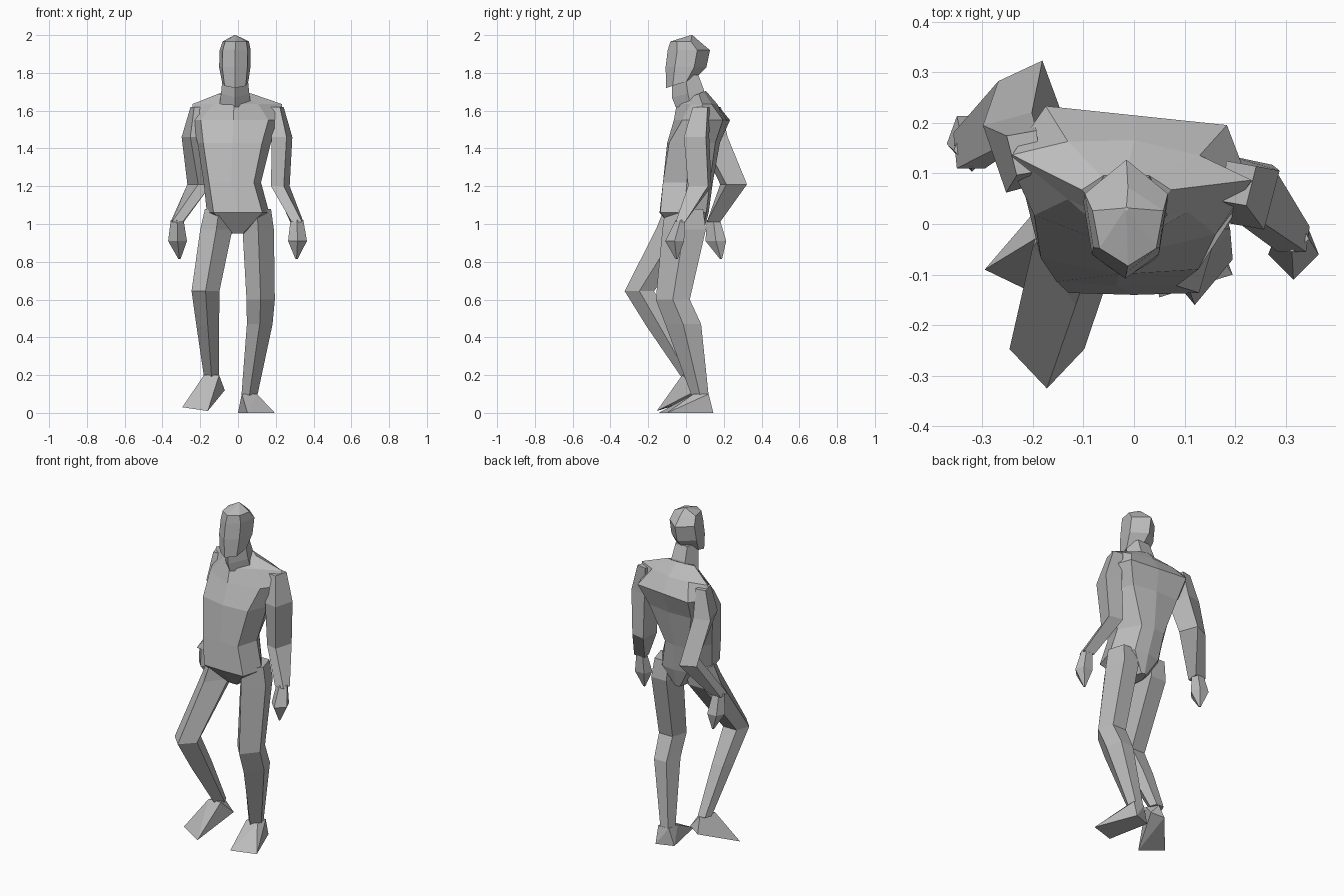
import bpy
import bmesh
from math import radians
from mathutils import Matrix, Vector

default_cube = bpy.data.objects.get("Cube")
if default_cube:
    bpy.data.objects.remove(default_cube, do_unlink=True)

# Single plain grey for the whole figure
grey = bpy.data.materials.new("plain_grey")
grey.use_nodes = True
colour = (0.5, 0.5, 0.5, 1)
grey.diffuse_color = colour
grey.node_tree.nodes["Principled BSDF"].inputs["Base Color"].default_value = colour


def mirrored(half):
    """Complete a half outline (front to back along +x) with its mirror image."""
    return half + [(-x, y) for x, y in reversed(half) if x > 0]


# Unit cross-sections: -1 is the front, +1 is the back
LIMB = mirrored([(0, -1), (1, 0), (.6, 1)])
ARM = mirrored([(.8, -1), (1, 1)])
PELVIS = mirrored([(0, -1), (.78, -.97), (1, 0), (.5, .9), (0, 1)])
RIBS = mirrored([(0, -1), (.8, -.85), (1, 0), (.75, .9), (0, 1)])
CHEST = mirrored([(0, -1), (.75, -.55), (1, .15), (.75, 1), (0, 1)])
YOKE = mirrored([(0, -1), (.5, -.2), (1, .5), (.55, .85), (0, 1)])
HEAD = mirrored([(0, -1), (.8, -.55), (1, .4), (0, 1)])


def finish(name, bm):
    """Turn a bmesh into a flat-shaded object with the grey material."""
    bmesh.ops.recalc_face_normals(bm, faces=bm.faces[:])
    mesh = bpy.data.meshes.new(name)
    bm.to_mesh(mesh)
    bm.free()
    mesh.materials.append(grey)
    obj = bpy.data.objects.new(name, mesh)
    bpy.context.scene.collection.objects.link(obj)
    return obj


def section(x, y, z, width, depth, outline=LIMB, yaw=0, tilt=0):
    """One cross-section: half width, half depth, turned by yaw, leaning by tilt."""
    turn = Matrix.Rotation(radians(yaw), 3, "Z")
    centre = Vector((x, y, z))
    return [centre + turn @ Vector((u * width, v * depth, v * tilt)) for u, v in outline]


def loft(name, sections):
    """Skin a closed body through successive cross-sections."""
    bm = bmesh.new()
    rings = [[bm.verts.new(p) for p in ring] for ring in sections]
    for low, high in zip(rings, rings[1:]):
        count = len(low)
        for i in range(count):
            j = (i + 1) % count
            bm.faces.new((low[i], low[j], high[j], high[i]))
    bm.faces.new(rings[0])
    bm.faces.new(rings[-1])
    return finish(name, bm)


def hull(name, points):
    """Wrap a convex block around a few corner points."""
    bm = bmesh.new()
    for point in points:
        bm.verts.new(point)
    result = bmesh.ops.convex_hull(bm, input=bm.verts[:])
    loose = [v for v in result["geom_interior"] if isinstance(v, bmesh.types.BMVert)]
    bmesh.ops.delete(bm, geom=loose, context="VERTS")
    return finish(name, bm)


# Torso: crotch, hips, waist, ribs, upper chest, shoulder line, neck base
loft("torso", [
    section(0, .02, .95, .035, .07, PELVIS),
    section(0, -.01, 1.06, .165, .13, PELVIS),
    section(-.03, .01, 1.22, .152, .132, PELVIS, yaw=-2),
    section(-.02, .04, 1.43, .195, .14, RIBS, yaw=-4),
    section(-.01, .075, 1.55, .24, .14, CHEST, yaw=-6),
    section(-.01, .058, 1.635, .238, .108, YOKE, yaw=-6),
    section(-.015, .03, 1.675, .088, .075, YOKE, tilt=.03),
])

# Neck
loft("neck", [
    section(-.015, .025, 1.62, .085, .08),
    section(-.015, .01, 1.69, .075, .085, tilt=.02),
    section(-.015, -.005, 1.79, .065, .07),
])

# Head: jaw, cheeks, forehead, crown
loft("head", [
    section(-.015, -.028, 1.745, .07, .077, HEAD, tilt=.025),
    section(-.017, 0, 1.83, .083, .108, HEAD),
    section(-.015, .015, 1.92, .082, .112, HEAD),
    section(-.012, -.005, 1.966, .07, .078, HEAD),
    section(-.015, .03, 2, .004, .004, HEAD),
])

# Arms: shoulder cap, upper arm, elbow, wrist
loft("left_arm", [
    section(.205, .08, 1.62, .03, .04, ARM, yaw=-10),
    section(.228, .055, 1.46, .05, .06, ARM, yaw=-10),
    section(.22, .072, 1.2, .043, .055, ARM, yaw=-12),
    section(.312, -.03, 1.01, .035, .025, ARM),
])
loft("right_arm", [
    section(-.215, .14, 1.62, .03, .04, ARM, yaw=10),
    section(-.232, .14, 1.46, .05, .07, ARM, yaw=15),
    section(-.2, .25, 1.21, .048, .058, ARM, yaw=25),
    section(-.322, .145, 1.01, .035, .035, ARM),
])

# Hands: wrist, knuckles, fingertips
loft("left_hand", [
    section(.312, -.03, 1.02, .034, .025),
    section(.315, -.06, .91, .05, .05),
    section(.31, -.05, .815, .006, .006),
])
loft("right_hand", [
    section(-.322, .145, 1.02, .034, .035),
    section(-.32, .158, .91, .05, .055),
    section(-.31, .185, .815, .006, .006),
])

# Legs: hip, thigh, knee, calf, ankle
loft("left_leg", [
    section(.1, -.01, 1.08, .075, .1),
    section(.107, -.01, .97, .083, .115),
    section(.12, -.07, .6, .075, .09),
    section(.115, -.015, .47, .068, .095),
    section(.06, .075, .09, .042, .045),
])
loft("right_leg", [
    section(-.1, -.015, 1.08, .075, .1),
    section(-.115, -.045, .97, .085, .115),
    section(-.172, -.247, .645, .074, .078),
    section(-.16, -.14, .46, .06, .07),
    section(-.14, .015, .19, .04, .04),
])

# Feet: ankle corners, then heel and toe corners
hull("left_foot", [
    (.02, .05, .1), (.1, .04, .1), (.1, .12, .1), (.03, .12, .1),
    (0, .11, 0), (.1, .145, 0), (.195, -.1, 0), (.05, -.145, 0),
])
hull("right_foot", [
    (-.18, -.02, .2), (-.1, -.02, .2), (-.13, .055, .19),
    (-.07, .06, .12), (-.14, .09, .1), (-.295, -.09, .03), (-.16, -.155, .01),
])
